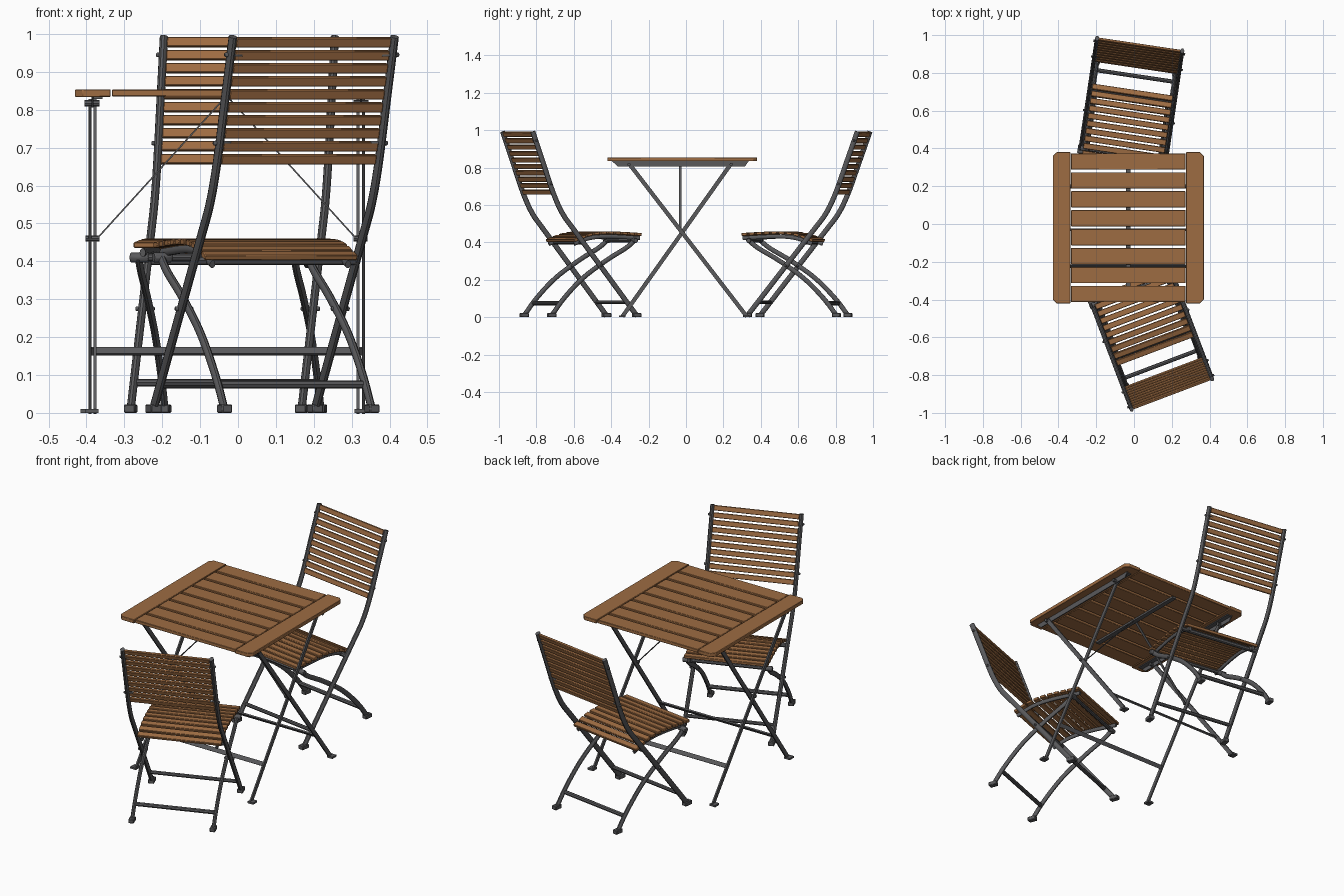
import bpy, bmesh, math
from mathutils import Matrix, Vector

cube = bpy.data.objects.get("Cube")
if cube:
    bpy.data.objects.remove(cube, do_unlink=True)


def material(name, rgb, rough):
    m = bpy.data.materials.new(name)
    m.use_nodes = True
    m.diffuse_color = (*rgb, 1)
    node = m.node_tree.nodes["Principled BSDF"]
    node.inputs["Base Color"].default_value = (*rgb, 1)
    node.inputs["Roughness"].default_value = rough
    return m


WOOD = material("warm_wood", (0.34, 0.15, 0.055), 0.6)
METAL = material("dark_grey_metal", (0.1, 0.1, 0.105), 0.5)
parts = []


def finish(name, bm, mat, place=Matrix(), bevel=0):
    bmesh.ops.recalc_face_normals(bm, faces=bm.faces)
    me = bpy.data.meshes.new(name)
    bm.to_mesh(me)
    bm.free()
    me.materials.append(mat)
    ob = bpy.data.objects.new(name, me)
    ob.matrix_world = place
    bpy.context.collection.objects.link(ob)
    if bevel:
        mod = ob.modifiers.new("soft_edges", "BEVEL")
        mod.width = bevel
        mod.segments = 1
    parts.append(ob)


def box(bm, centre, size, tilt=0):
    """Box turned by tilt about the x axis."""
    m = Matrix.Translation(centre) @ Matrix.Rotation(tilt, 4, "X") @ Matrix.Diagonal((*size, 1))
    bmesh.ops.create_cube(bm, size=1, matrix=m)


def bar(bm, p, q, width, depth, side=(1, 0, 0)):
    """Flat bar from p to q; width is measured along the side direction."""
    p, q = Vector(p), Vector(q)
    z = (q - p).normalized()
    x = Vector(side)
    x = (x - z * x.dot(z)).normalized()
    rot = Matrix((x, z.cross(x), z)).transposed().to_4x4()
    m = Matrix.Translation((p + q) / 2) @ rot @ Matrix.Diagonal((width, depth, (q - p).length, 1))
    bmesh.ops.create_cube(bm, size=1, matrix=m)


def rod(bm, p, q, r, sides=8):
    p, q = Vector(p), Vector(q)
    rot = (q - p).to_track_quat("Z", "Y").to_matrix().to_4x4()
    bmesh.ops.create_cone(bm, cap_ends=True, segments=sides, radius1=r, radius2=r,
                          depth=(q - p).length, matrix=Matrix.Translation((p + q) / 2) @ rot)


def smooth(pts, steps=5):
    """Catmull-Rom curve through 2D points."""
    pts = [Vector(p) for p in pts]
    ext = [2 * pts[0] - pts[1]] + pts + [2 * pts[-1] - pts[-2]]
    out = []
    for a, b, c, d in zip(ext, ext[1:], ext[2:], ext[3:]):
        for i in range(steps):
            t = i / steps
            out.append(0.5 * (2 * b + (c - a) * t + (2 * a - 5 * b + 4 * c - d) * t * t
                              + (3 * b - a - 3 * c + d) * t ** 3))
    return out + [pts[-1]]


def tube(bm, x, path, rx, rp, sides=10):
    """Oval tube in the plane at x, following a path of (y, z) points."""
    rings = []
    for i, p in enumerate(path):
        t = (path[min(i + 1, len(path) - 1)] - path[max(i - 1, 0)]).normalized()
        n = Vector((-t.y, t.x))
        ring = []
        for k in range(sides):
            a = math.tau * k / sides
            o = p + n * rp * math.sin(a)
            ring.append(bm.verts.new((x + rx * math.cos(a), o.x, o.y)))
        rings.append(ring)
    for r0, r1 in zip(rings, rings[1:]):
        for k in range(sides):
            j = (k + 1) % sides
            bm.faces.new((r0[k], r0[j], r1[j], r1[k]))
    bm.faces.new(rings[0])
    bm.faces.new(rings[-1])


def along(path, count, start=0.0, end=1.0):
    """Evenly spaced points and slope angles on a path."""
    lens = [0]
    for a, b in zip(path, path[1:]):
        lens.append(lens[-1] + (b - a).length)
    for i in range(count):
        d = lens[-1] * (start + (end - start) * i / (count - 1))
        k = max(j for j in range(len(path) - 1) if lens[j] <= d + 1e-9)
        t = (path[k + 1] - path[k]).normalized()
        yield path[k] + t * (d - lens[k]), math.atan2(t.y, t.x)


# ---- Folding chair: local y runs forward from the top of the back ----
BACK = smooth([(0, 0.993), (0.058, 0.83), (0.117, 0.665), (0.17, 0.555), (0.24, 0.462), (0.42, 0.232), (0.595, 0.008)])
PROP = smooth([(0.115, 0.008), (0.185, 0.1), (0.295, 0.21), (0.43, 0.305), (0.54, 0.37), (0.592, 0.412)])
SEAT = smooth([(0.25, 0.412), (0.34, 0.443), (0.45, 0.452), (0.625, 0.443)])


def chair(label, place):
    bm = bmesh.new()
    for x in (-0.228, 0.228):
        tube(bm, x, BACK, 0.011, 0.014)
    finish(label + "_back_legs", bm, METAL, place)

    bm = bmesh.new()
    for x in (-0.208, 0.208):
        tube(bm, x, PROP, 0.010, 0.013)
        tube(bm, x * 0.92, [p - Vector((0, 0.02)) for p in SEAT], 0.008, 0.011)
    finish(label + "_prop_legs_and_seat_rails", bm, METAL, place)

    # Cross bars and seat supports
    bm = bmesh.new()
    for y, z, half, r in ((0.168, 0.075, 0.208, 0.011), (0.538, 0.08, 0.228, 0.010),
                          (0.285, 0.402, 0.228, 0.012), (0.588, 0.41, 0.208, 0.010)):
        rod(bm, (-half, y, z), (half, y, z), r)
    finish(label + "_cross_bars", bm, METAL, place)

    # Feet and pivot bolts
    bm = bmesh.new()
    for s in (-1, 1):
        box(bm, (s * 0.228, 0.594, 0.011), (0.03, 0.046, 0.022))
        box(bm, (s * 0.208, 0.116, 0.011), (0.028, 0.044, 0.022))
        for y, z in ((0.016, 0.945), (0.1, 0.712), (0.386, 0.275)):
            rod(bm, (s * 0.195, y, z), (s * 0.246, y, z), 0.007)
        rod(bm, (s * 0.18, 0.588, 0.41), (s * 0.23, 0.588, 0.41), 0.014)
    finish(label + "_feet_and_bolts", bm, METAL, place, 0.003)

    # Wooden slats
    bm = bmesh.new()
    for p, a in along(SEAT, 10, 0.02, 0.97):
        box(bm, (0, p.x, p.y), (0.43, 0.030, 0.015), a)
    finish(label + "_seat_slats", bm, WOOD, place, 0.002)
    bm = bmesh.new()
    tilt = math.atan2(0.117, 0.328)
    for i in range(10):
        z = 0.978 - i * 0.0343
        box(bm, (0, (0.993 - z) * 0.357, z), (0.436, 0.013, 0.026), tilt)
    finish(label + "_back_slats", bm, WOOD, place, 0.002)


chair("front_chair", Matrix.Translation((0.20, -0.90, 0)) @ Matrix.Rotation(math.radians(20.7), 4, "Z"))
chair("rear_chair", Matrix.Translation((0.03, 0.95, 0)) @ Matrix.Rotation(math.radians(171.5), 4, "Z"))

# ---- Folding table, centred on its own top ----
TABLE = Matrix.Translation((-0.03, -0.02, 0))
bm = bmesh.new()
for i in range(8):
    box(bm, (0, -0.3505 + i * 0.1002, 0.844), (0.606, 0.086, 0.018))
finish("table_slats", bm, WOOD, TABLE, 0.002)

# End boards with clipped outer corners
bm = bmesh.new()
for s in (-1, 1):
    outline = ((0.306, -0.4), (0.38, -0.4), (0.4, -0.38), (0.4, 0.38), (0.38, 0.4), (0.306, 0.4))
    face = bm.faces.new([bm.verts.new((s * x, y, 0.834)) for x, y in outline])
    new = bmesh.ops.extrude_face_region(bm, geom=[face])["geom"]
    bmesh.ops.translate(bm, vec=(0, 0, 0.02), verts=[v for v in new if isinstance(v, bmesh.types.BMVert)])
finish("table_end_boards", bm, WOOD, TABLE, 0.002)

# Rails beneath the top, tapered at their ends
bm = bmesh.new()
for s in (-1, 1):
    outline = ((-0.375, 0.834), (0.355, 0.834), (0.335, 0.806), (-0.345, 0.806))
    face = bm.faces.new([bm.verts.new((s * 0.352, y, z)) for y, z in outline])
    new = bmesh.ops.extrude_face_region(bm, geom=[face])["geom"]
    bmesh.ops.translate(bm, vec=(s * 0.005, 0, 0), verts=[v for v in new if isinstance(v, bmesh.types.BMVert)])
    box(bm, (s * 0.342, -0.01, 0.831), (0.03, 0.72, 0.005))
box(bm, (0, 0, 0.829), (0.025, 0.62, 0.01))
finish("table_rails", bm, METAL, TABLE)

# Crossed legs with feet, cross bars and pivots
bm = bmesh.new()
for x, top, foot in ((0.361, -0.285, 0.345), (0.347, 0.262, -0.32)):
    for s in (-1, 1):
        bar(bm, (s * x, foot, 0.004), (s * x, top, 0.822), 0.008, 0.022)
        box(bm, (s * (x + 0.008), foot, 0.005), (0.034, 0.035, 0.01))
        rod(bm, (s * 0.335, top, 0.817), (s * 0.375, top, 0.817), 0.009)
    y = foot + (top - foot) * 0.2
    bar(bm, (-x, y, 0.163), (x, y, 0.163), 0.022, 0.008, (0, top - foot, 0.82))
for s in (-1, 1):
    rod(bm, (s * 0.335, -0.011, 0.46), (s * 0.372, -0.011, 0.46), 0.008)
finish("table_legs", bm, METAL, TABLE)

# Thin braces from the pivots to the middle of the top
bm = bmesh.new()
for s in (-1, 1):
    bar(bm, (s * 0.342, -0.011, 0.46), (s * 0.01, -0.011, 0.826), 0.014, 0.004, (0, 1, 0))
finish("table_braces", bm, METAL, TABLE)

bpy.ops.object.select_all(action="DESELECT")
for ob in parts:
    ob.select_set(True)
bpy.context.view_layer.objects.active = parts[0]
bpy.ops.object.shade_smooth_by_angle(angle=math.radians(40))
